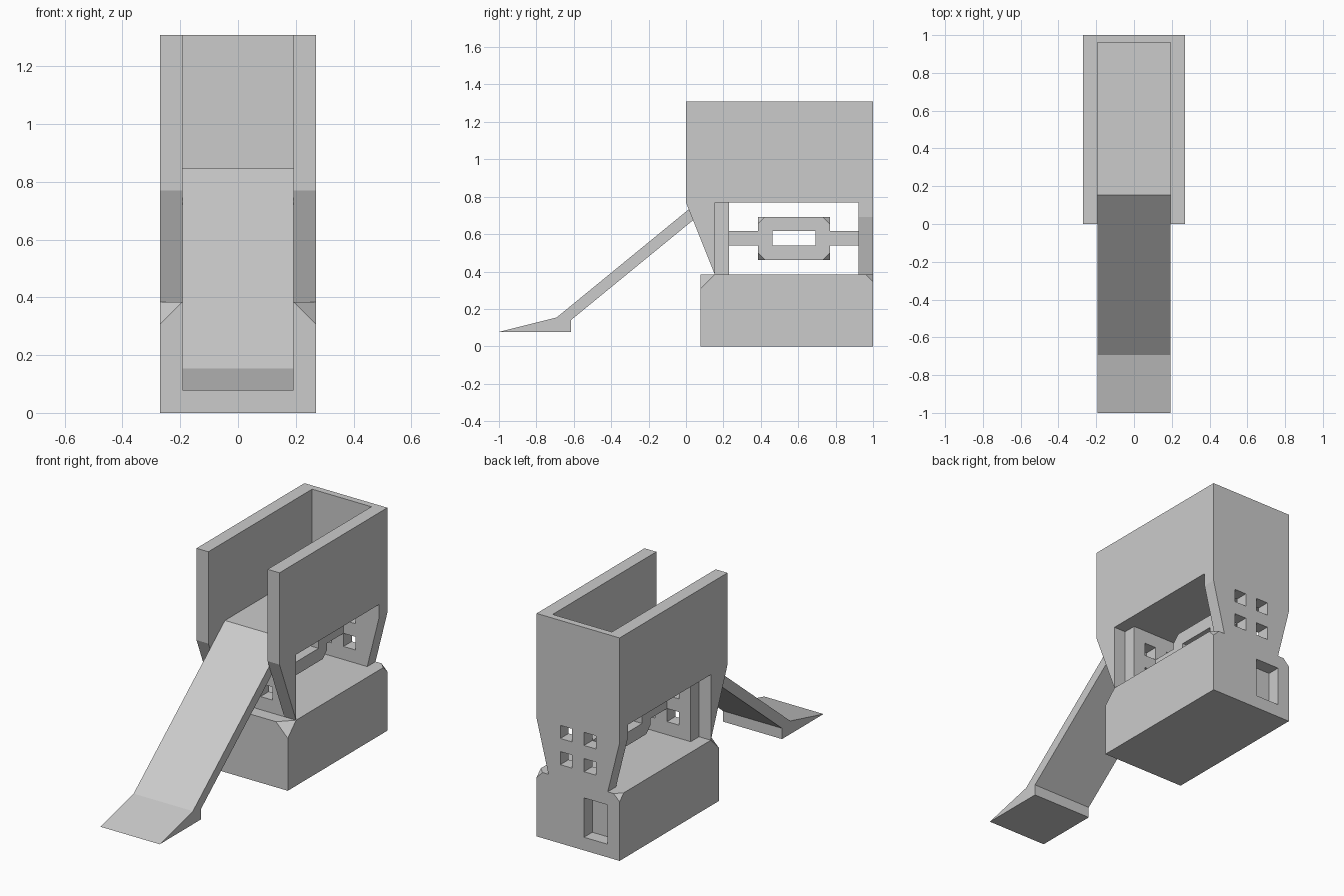
import bpy, bmesh
from mathutils import Vector

if "Cube" in bpy.data.objects:
    bpy.data.objects.remove(bpy.data.objects["Cube"])

U = 1 / 26  # design grid unit


def finish(name, bm):
    bmesh.ops.recalc_face_normals(bm, faces=bm.faces)
    bmesh.ops.scale(bm, vec=(U, U, U), verts=bm.verts)
    me = bpy.data.meshes.new(name)
    bm.to_mesh(me)
    bm.free()
    ob = bpy.data.objects.new(name, me)
    bpy.context.collection.objects.link(ob)
    return ob


def prism(name, pts, axis, lo, hi):
    """Extrude a profile along x (pts are y,z) or y (pts are x,z)."""
    place = (lambda p, t: (t, *p)) if axis == 'x' else (lambda p, t: (p[0], t, p[1]))
    bm = bmesh.new()
    face = bm.faces.new([bm.verts.new(place(p, lo)) for p in pts])
    ext = bmesh.ops.extrude_face_region(bm, geom=[face])
    moved = [g for g in ext['geom'] if isinstance(g, bmesh.types.BMVert)]
    vec = (hi - lo, 0, 0) if axis == 'x' else (0, hi - lo, 0)
    bmesh.ops.translate(bm, vec=vec, verts=moved)
    return finish(name, bm)


def add_box(bm, lo, hi):
    verts = bmesh.ops.create_cube(bm, size=1)['verts']
    lo, hi = Vector(lo), Vector(hi)
    for v in verts:
        v.co = Vector((lo[i] + (v.co[i] + 0.5) * (hi[i] - lo[i]) for i in range(3)))


def boxes(name, spans, corners=()):
    """Boxes in one object; corners are (corner, outward signs, cut size)."""
    bm = bmesh.new()
    for lo, hi in spans:
        add_box(bm, lo, hi)
    for c, s, k in corners:
        bmesh.ops.bisect_plane(bm, geom=bm.verts[:] + bm.edges[:] + bm.faces[:], dist=1e-4,
                               plane_co=Vector(c) - Vector((s[0] * k, 0, 0)),
                               plane_no=Vector(s).normalized(), clear_outer=True)
        bmesh.ops.holes_fill(bm, edges=bm.edges[:], sides=0)
    return finish(name, bm)


def cut(ob, spans):
    cutter = boxes(ob.name + "_cutter", spans)
    cutter.hide_render = True
    cutter.display_type = 'WIRE'
    mod = ob.modifiers.new("openings", 'BOOLEAN')
    mod.operation = 'DIFFERENCE'
    mod.solver = 'EXACT'
    mod.object = cutter


def windows(y0, y1):
    return [((x, y0 - 1, z), (x + 2, y1 + 1, z + 2)) for x in (-3, 1) for z in (12, 16)]


# Base block with clipped top corners and a recessed door at the back
base = boxes("base", [((-7, 2, 0), (7, 26, 10))],
             [((7 * s, y, 10), (s, sy, 1), k) for s in (-1, 1)
              for y, sy, k in ((2, -1, 2), (26, 1, 1))])
cut(base, [((-5, 24, 2), (-1, 27, 8))])

# Windowed end walls
front_wall = boxes("front_wall", [((-5, 4, 10), (5, 6, 20))])
cut(front_wall, windows(4, 6))
back_wall = prism("back_wall", [(-7, 20), (-7, 18), (-5, 10), (5, 10), (7, 18), (7, 20)],
                  'y', 24, 26)
cut(back_wall, windows(24, 26))

# Side walls of the tray and the wedge legs below their front ends
for side, x0 in (("left", -7), ("right", 5)):
    boxes(side + "_tray_wall", [((x0, 0, 20), (x0 + 2, 26, 34))])
    prism(side + "_front_leg", [(0, 20), (4, 10), (4, 20)], 'x', x0, x0 + 2)

# Tray floor and back
boxes("tray_floor", [((-5, 4, 20), (5, 25, 22))])
boxes("tray_back", [((-5, 25, 20), (5, 26, 34))])

# Ramp with its flat-bottomed toe
prism("ramp", [(4, 22), (-18, 4), (-26, 2), (-16, 2), (-16, 3.64), (4, 20)], 'x', -5, 5)

# Central frame with clipped corners, and the bars holding it
frame = boxes("center_frame", [((-1, 10, 12), (1, 20, 18))],
              [((sx, 15 + 5 * sy, 15 + 3 * sz), (sx, sy, sz), 1)
               for sx in (-1, 1) for sy in (-1, 1) for sz in (-1, 1)])
cut(frame, [((-2, 12, 14), (2, 18, 16))])
for name, y0, y1 in (("front_bar", 6, 10), ("back_bar", 20, 24)):
    boxes(name, [((-1, y0, 14), (1, y1, 16))])
